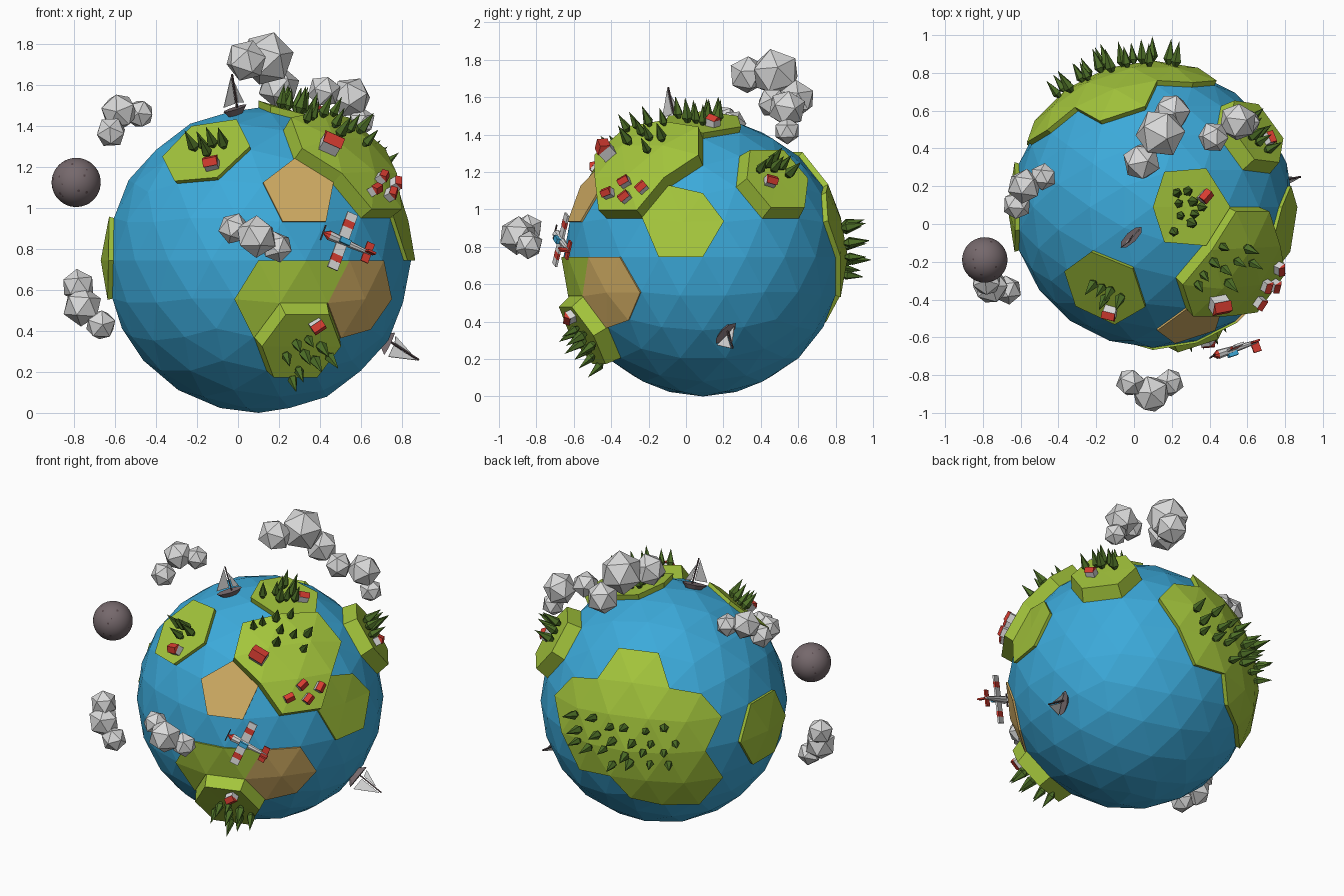
import bpy, bmesh, math, random
from mathutils import Vector, Matrix
from mathutils.bvhtree import BVHTree

random.seed(4)
if "Cube" in bpy.data.objects:
    bpy.data.objects.remove(bpy.data.objects["Cube"])

R = 0.745
CENTRE = Vector((0.1, 0.09, R))


def material(name, *rgb):
    m = bpy.data.materials.new(name)
    m.use_nodes = True
    m.diffuse_color = (*rgb, 1)
    bsdf = next(n for n in m.node_tree.nodes if n.type == 'BSDF_PRINCIPLED')
    bsdf.inputs["Base Color"].default_value = (*rgb, 1)
    return m


SEA = material("sea blue", 0.045, 0.40, 0.70)
GRASS = material("grass green", 0.37, 0.56, 0.045)
SAND = material("desert sand", 0.66, 0.43, 0.13)
LEAF = material("tree green", 0.075, 0.16, 0.02)
RED = material("roof red", 0.67, 0.045, 0.03)
WHITE = material("cloud white", 0.70, 0.70, 0.70)
ROCK = material("moon grey", 0.18, 0.14, 0.15)
WOOD = material("dark wood", 0.09, 0.06, 0.065)


def finish(name, bm, mats, recalc=True):
    if recalc:
        bmesh.ops.recalc_face_normals(bm, faces=bm.faces[:])
    me = bpy.data.meshes.new(name)
    bm.to_mesh(me)
    bm.free()
    for m in mats:
        me.materials.append(m)
    ob = bpy.data.objects.new(name, me)
    bpy.context.collection.objects.link(ob)
    return ob


def paint(verts, index):
    for f in {f for v in verts for f in v.link_faces}:
        f.material_index = index


def frame(pos, up, forward):
    z = Vector(up).normalized()
    x = Vector(forward).cross(z).normalized()
    y = z.cross(x)
    return Matrix.Translation(pos) @ Matrix((x, y, z)).transposed().to_4x4()


def prism(bm, profile, length, mat, index=0, y=0):
    """Extrude an XZ profile along Y."""
    rings = [[bm.verts.new(mat @ Vector((a, y + s * length / 2, b))) for a, b in profile]
             for s in (-1, 1)]
    faces = [bm.faces.new(r) for r in rings]
    for i in range(len(profile)):
        faces.append(bm.faces.new((rings[0][i - 1], rings[0][i], rings[1][i], rings[1][i - 1])))
    for f in faces:
        f.material_index = index


def box(bm, size, mat, offset, index=0):
    m = mat @ Matrix.Translation(offset) @ Matrix.Diagonal((*size, 1))
    paint(bmesh.ops.create_cube(bm, size=1, matrix=m)["verts"], index)


# Globe: land tiles are rings of faces lifted from the sea
globe = bmesh.new()
bmesh.ops.create_icosphere(globe, subdivisions=3, radius=R)
claimed = set()
ground_verts, ground_polys = [], []


def land(name, mat, centres, height, inset=1.0, flat=False):
    seeds = [min(globe.verts, key=lambda v: (v.co.normalized() - Vector(c)).length) for c in centres]
    faces = {f for s in seeds for f in s.link_faces} - claimed
    claimed.update(faces)
    verts = {v for f in faces for v in f.verts}
    rim = {v for v in verts if any(f not in faces for f in v.link_faces)}
    mid = sum((v.co for v in verts), Vector()) / len(verts)
    bm = bmesh.new()
    top, base = {}, {}
    for v in verts:
        p = mid.lerp(v.co, inset) if v in rim else v.co
        top[v] = bm.verts.new(p.normalized() * (R + height) + CENTRE)
        if v in rim:
            base[v] = bm.verts.new(v.co + CENTRE)
    if flat:
        for v in verts - rim:
            top[v].co = sum((top[r].co for r in rim), Vector()) / len(rim)
    for f in faces:
        bm.faces.new([top[v] for v in f.verts])
        for l in f.loops:
            if any(g not in faces for g in l.edge.link_faces):
                a, b = l.vert, l.link_loop_next.vert
                bm.faces.new((base[a], base[b], top[b], top[a]))
    bm.verts.index_update()
    start = len(ground_verts)
    ground_verts.extend(v.co.copy() for v in bm.verts)
    ground_polys.extend([start + v.index for v in f.verts] for f in bm.faces)
    finish(name, bm, [mat], recalc=False)


land("front_desert", SAND, [(.28, -.85, .45)], .012, flat=True)
land("lower_desert", SAND, [(.69, -.68, -.25)], .012)
land("front_plateau", GRASS, [(.26, -.81, -.53)], .08, .82, True)
land("front_lowland", GRASS, [(.14, -.95, -.28), (.45, -.85, -.28)], .012)
land("west_tile", GRASS, [(-.36, -.59, .72)], .025, flat=True)
land("far_west_tile", GRASS, [(-1, 0, 0)], .025)
land("east_highland", GRASS, [(.45, -.53, .72), (.64, -.26, .72), (.69, -.5, .53)], .08, .93)
land("east_plateau", GRASS, [(.69, .5, .53)], .08, .82, True)
land("east_tile", GRASS, [(.96, -.15, .25)], .02, flat=True)
land("north_tile", GRASS, [(.25, 0, .97)], .035, flat=True)
land("back_continent", GRASS, [
    (-.26, .81, .53), (.16, .96, .25), (0, 1, 0), (-.69, .68, .25), (-.67, .69, -.28),
    (-.45, .85, .28), (-.14, .95, .28), (-.31, .95, 0), (-.59, .81, 0), (-.44, .86, -.25)], .03)

bmesh.ops.delete(globe, geom=list(claimed), context='FACES')
bmesh.ops.translate(globe, verts=globe.verts[:], vec=CENTRE)
finish("sea", globe, [SEA], recalc=False)
ground = BVHTree.FromPolygons(ground_verts, ground_polys)

# Each side: first axis, second axis, hidden axis and its sign
SIDES = {"front": (0, 2, 1, -1), "right": (1, 2, 0, 1), "top": (0, 1, 2, 1), "back": (0, 2, 1, 1)}


def on_ground(side, a, b):
    i, j, k, sign = SIDES[side]
    d = Vector()
    d[i], d[j] = a - CENTRE[i], b - CENTRE[j]
    d[k] = sign * math.sqrt(max(.01, .84 ** 2 - d[i] ** 2 - d[j] ** 2))
    d.normalize()
    hit = ground.ray_cast(CENTRE + d * 2, -d)[0]
    return (hit or CENTRE + d * R), d


# Trees: five-sided cones with a short tapered foot
def forest(name, side, spots):
    bm = bmesh.new()
    for a, b in spots:
        pos, up = on_ground(side, a, b)
        s = random.uniform(.85, 1.1)
        m = frame(pos, up, (.3, .5, .8)) @ Matrix.Rotation(random.random() * 6, 4, 'Z') @ Matrix.Scale(s, 4)
        for low, high, z, h in ((.008, .028, .01, .03), (.028, 0, .075, .1)):
            bmesh.ops.create_cone(bm, cap_ends=True, segments=5, radius1=low, radius2=high,
                                  depth=h, matrix=m @ Matrix.Translation((0, 0, z)))
    finish(name, bm, [LEAF])


forest("front_trees", "front", [(.24, .27), (.29, .33), (.35, .35), (.41, .32), (.38, .25),
                                (.45, .27), (.3, .2), (.27, .15), (.33, .28)])
forest("west_trees", "front", [(-.25, 1.36), (-.2, 1.37), (-.15, 1.38), (-.09, 1.37), (-.18, 1.33)])
forest("east_trees", "right", [(.4, 1.22), (.44, 1.25), (.48, 1.23), (.52, 1.24), (.56, 1.2), (.47, 1.27)])
forest("north_trees", "top", [(.24, .17), (.3, .18), (.25, .11), (.33, .12), (.26, .04),
                              (.34, .05), (.22, -.05), (.32, 0), (.38, .09)])
forest("highland_trees", "top", [(.42, -.2), (.48, -.24), (.55, -.2), (.5, -.31), (.37, -.27),
                                 (.6, -.13), (.63, -.21), (.34, -.32), (.47, -.12)])
forest("back_trees", "back", [(-.42 + .12 * i + .03 * (j % 2) + random.uniform(-.02, .02),
                               .66 + .085 * j + random.uniform(-.02, .02))
                              for i in range(6) for j in range(4)
                              if not (j == 0 and i > 3)])


# Houses: white box under a red gable roof
def house(name, side, a, b, w, turn):
    pos, up = on_ground(side, a, b)
    m = frame(pos, up, turn)
    bm = bmesh.new()
    box(bm, (w, w * 1.2, w), m, (0, 0, w * .35))
    prism(bm, [(-w * .58, w * .8), (w * .58, w * .8), (0, w * 1.25)], w * 1.3, m, 1)
    finish(name, bm, [WHITE, RED])


house("front_house", "front", .39, .42, .05, (1, 0, .6))
house("west_house", "front", -.15, 1.26, .055, (1, 0, 0))
house("highland_house", "front", .45, 1.31, .075, (1, 0, -.2))
house("east_house", "right", .46, 1.16, .048, (0, 1, 0))
house("north_house", "top", .4, .15, .05, (1, 1, 0))
for n, (a, b) in enumerate([(-.42, 1.09), (-.33, 1.15), (-.33, 1.07), (-.24, 1.12)]):
    house(f"village_house_{n + 1}", "right", a, b, .045, (0, 1, n * .3))


# Sailing boats: pointed hull, mast and flat sail
def boat(name, direction, heading):
    up = Vector(direction).normalized()
    m = frame(CENTRE + up * (R - .015), up, heading)
    bm = bmesh.new()
    hull = bmesh.ops.create_cone(bm, cap_ends=True, segments=8, radius1=.045, radius2=.08, depth=.035,
                                 matrix=m @ Matrix.Translation((0, 0, .02)) @ Matrix.Diagonal((.36, 1, 1, 1)))
    paint(hull["verts"], 0)
    box(bm, (.008, .008, .18), m, (0, .015, .115), 1)
    turned = m @ Matrix.Rotation(math.pi / 2, 4, 'Z')
    prism(bm, [(.005, .06), (-.075, .06), (.005, .195)], .004, turned, 2)
    prism(bm, [(.025, .06), (.065, .05), (.022, .16)], .004, turned, 2)
    finish(name, bm, [ROCK, WOOD, WHITE])


boat("north_boat", (-.15, -.21, .97), (1, 1, 0))
boat("east_boat", (.83, .16, -.53), (0, .55, .8))

# Aeroplane: nose along +Y of its own frame, wings along X
plane = bmesh.new()
nose, tail = Vector((.42, -.685, .875)), Vector((.67, -.63, .77))
m = frame((nose + tail) / 2, (.35, -.93, .1), nose - tail)
along = Matrix.Rotation(-math.pi / 2, 4, 'X')
body = bmesh.ops.create_cone(plane, cap_ends=True, segments=8, radius1=.01, radius2=.025, depth=.23,
                             matrix=m @ along)
paint(body["verts"], 0)
spinner = bmesh.ops.create_cone(plane, cap_ends=True, segments=8, radius1=.025, radius2=.006, depth=.03,
                                matrix=m @ Matrix.Translation((0, .13, 0)) @ along)
paint(spinner["verts"], 1)
box(plane, (.028, .055, .025), m, (0, .035, .022), 2)
box(plane, (.08, .006, .008), m, (0, .148, 0), 3)
box(plane, (.15, .055, .012), m, (0, .04, 0), 0)
for s in (-1, 1):
    box(plane, (.035, .056, .013), m, (s * .09, .04, 0), 1)
    box(plane, (.04, .055, .012), m, (s * .127, .04, 0), 0)
    box(plane, (.045, .04, .01), m, (s * .028, -.1, 0), 1)
box(plane, (.01, .045, .05), m, (0, -.105, .028), 1)
finish("aeroplane", plane, [WHITE, RED, SEA, WOOD])

# Clouds: clusters of faceted balls (x, y, z, radius)
CLOUDS = {
    "north_cloud": [(.04, .33, 1.72, .1), (.14, .48, 1.73, .13), (.2, .59, 1.59, .1)],
    "east_cloud": [(.42, .46, 1.57, .08), (.55, .54, 1.54, .1), (.6, .54, 1.42, .07)],
    "west_cloud": [(-.58, .2, 1.47, .09), (-.48, .25, 1.46, .07), (-.62, .1, 1.37, .075)],
    "low_cloud": [(-.78, -.3, .62, .08), (-.76, -.33, .52, .095), (-.67, -.35, .43, .075)],
    "front_cloud": [(-.02, -.84, .9, .075), (.09, -.9, .86, .1), (.19, -.84, .81, .075)],
}
for name, balls in CLOUDS.items():
    bm = bmesh.new()
    for x, y, z, r in balls:
        spin = Matrix.Rotation(random.random() * 3, 4, Vector((random.random(), 1, random.random())))
        bmesh.ops.create_icosphere(bm, subdivisions=1, radius=r * 1.04,
                                   matrix=Matrix.Translation((x, y, z)) @ spin)
    finish(name, bm, [WHITE], recalc=False)

# Moon with small dark craters
moon = bmesh.new()
moon_pos = Vector((-.79, -.19, 1.125))
bmesh.ops.create_icosphere(moon, subdivisions=4, radius=.12, matrix=Matrix.Translation(moon_pos))
for f in moon.faces:
    f.smooth = True
for n in range(30):
    d = Vector([random.gauss(0, 1) for _ in range(3)]).normalized()
    spot = bmesh.ops.create_circle(moon, cap_ends=True, segments=7, radius=random.uniform(.004, .009),
                                   matrix=frame(moon_pos + d * .1205, d, (.2, .3, .9)))
    paint(spot["verts"], 1)
finish("moon", moon, [ROCK, WOOD], recalc=False)
